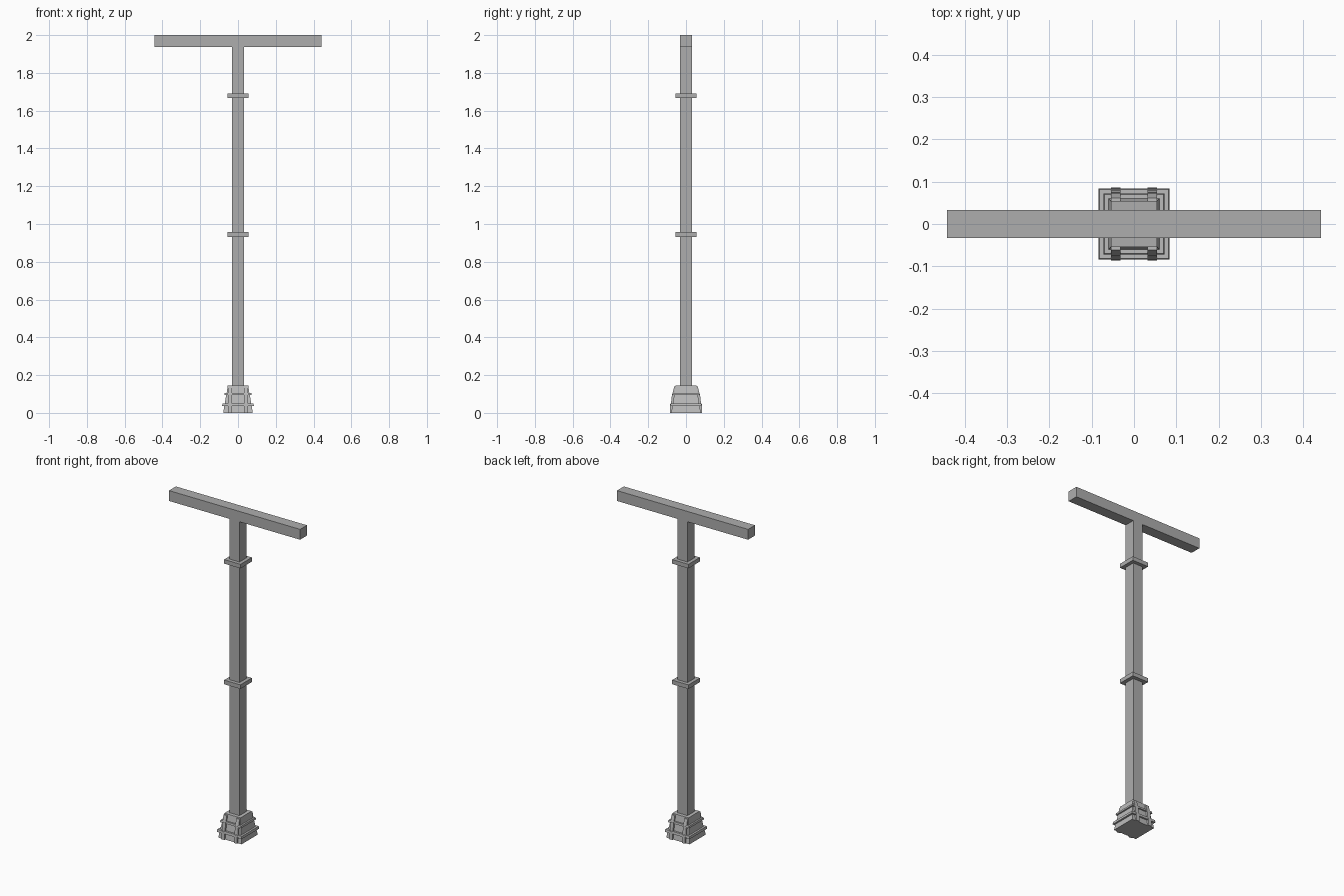
import bpy
import bmesh

cube = bpy.data.objects.get("Cube")
if cube:
    bpy.data.objects.remove(cube, do_unlink=True)


def material(name, v):
    m = bpy.data.materials.new(name)
    m.use_nodes = True
    m.diffuse_color = (v, v, v, 1)
    m.node_tree.nodes["Principled BSDF"].inputs["Base Color"].default_value = (v, v, v, 1)
    return m


post_grey = material("post grey", 0.42)
base_grey = material("base grey", 0.50)


def finish(name, bm, mat):
    bmesh.ops.recalc_face_normals(bm, faces=bm.faces)
    mesh = bpy.data.meshes.new(name)
    bm.to_mesh(mesh)
    bm.free()
    mesh.materials.append(mat)
    obj = bpy.data.objects.new(name, mesh)
    bpy.context.collection.objects.link(obj)
    return obj


def loft(name, rings, mat):
    """Capped stack of rectangles, each (x0, x1, y0, y1, z)."""
    bm = bmesh.new()
    loops = [[bm.verts.new(p) for p in ((x0, y0, z), (x1, y0, z), (x1, y1, z), (x0, y1, z))]
             for x0, x1, y0, y1, z in rings]
    for a, b in zip(loops, loops[1:]):
        for i in range(4):
            j = (i + 1) % 4
            bm.faces.new((a[i], a[j], b[j], b[i]))
    bm.faces.new(loops[0])
    bm.faces.new(loops[-1])
    return finish(name, bm, mat)


def square_stack(name, profile, mat):
    return loft(name, [(-r, r, -r, r, z) for r, z in profile], mat)


# T-shaped post and crossbar
W, ARM, UNDER, TOP, FOOT = 0.033, 0.442, 1.937, 2.0, 0.13
half = [(W, FOOT), (W, UNDER), (ARM, UNDER), (ARM, TOP)]
outline = half + [(-x, z) for x, z in reversed(half)]
bm = bmesh.new()
face = bm.faces.new([bm.verts.new((x, -W, z)) for x, z in outline])
out = bmesh.ops.extrude_face_region(bm, geom=[face], use_keep_orig=True)
moved = [g for g in out["geom"] if isinstance(g, bmesh.types.BMVert)]
bmesh.ops.translate(bm, verts=moved, vec=(0, 2 * W, 0))
finish("post_and_crossbar", bm, post_grey)

# Square collars on the post
for name, z in (("lower_collar", 0.932), ("upper_collar", 1.667)):
    square_stack(name, [(0.055, z), (0.055, z + 0.025)], post_grey)

# Tapered pedestal with two raised bands
square_stack("pedestal", [
    (0.078, 0.0), (0.073, 0.036),
    (0.084, 0.036), (0.082, 0.051), (0.070, 0.051),
    (0.063, 0.094), (0.072, 0.094), (0.070, 0.106), (0.060, 0.106),
    (0.054, 0.146)], base_grey)

# Upright ribs on the front and back of the pedestal
ribs = (("low", 0.086, 0.0, 0.084, 0.048),
        ("middle", 0.080, 0.045, 0.074, 0.100),
        ("high", 0.073, 0.098, 0.062, 0.140))
for side, s in (("front", -1), ("back", 1)):
    for hand, t in (("left", 1), ("right", -1)):
        for level, y0, z0, y1, z1 in ribs:
            x = 0.043 * t
            loft(f"{side}_{hand}_{level}_rib",
                 [(x - 0.011, x + 0.011, s * 0.05, s * y, z) for y, z in ((y0, z0), (y1, z1))],
                 base_grey)
